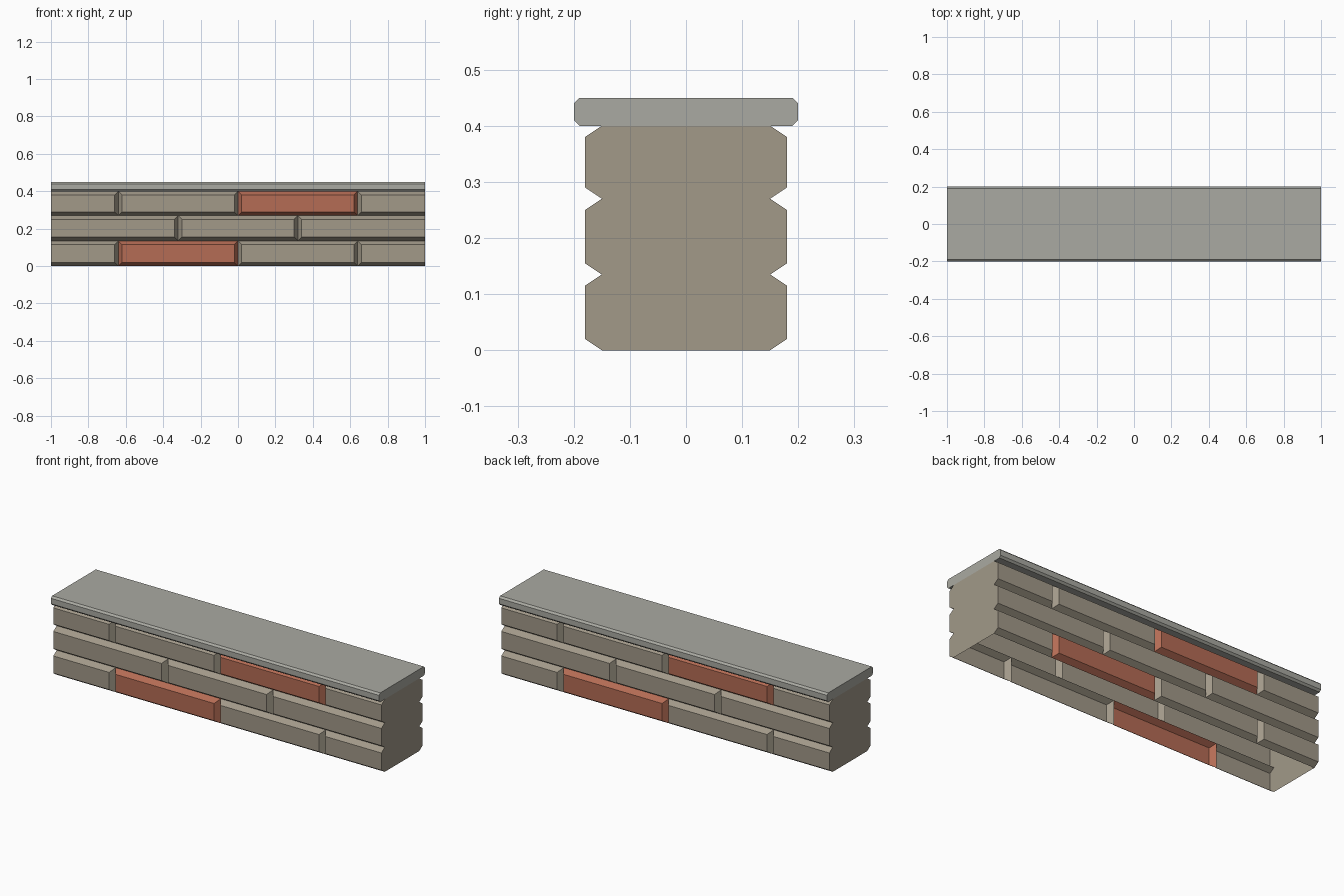
import bpy, bmesh

if "Cube" in bpy.data.objects:
    bpy.data.objects.remove(bpy.data.objects["Cube"])

COURSES = [0.0, 0.135, 0.27, 0.40]           # heights of the bed joints
JOINTS = [[-1, -0.64, 0, 0.64, 1], [-1, -0.32, 0.32, 1], [-1, -0.64, 0, 0.64, 1]]
RED = {(0, 1), (2, 2)}                       # (course, brick) picked out in red
Y_IN, Y_OUT, BEVEL = 0.15, 0.18, 0.02


def material(name, color):
    mat = bpy.data.materials.new(name)
    mat.diffuse_color = (*color, 1)
    mat.use_nodes = True
    mat.node_tree.nodes["Principled BSDF"].inputs["Base Color"].default_value = mat.diffuse_color
    return mat


def finish(bm, name, mats):
    bmesh.ops.remove_doubles(bm, verts=bm.verts, dist=1e-5)
    bmesh.ops.recalc_face_normals(bm, faces=bm.faces)
    mesh = bpy.data.meshes.new(name)
    bm.to_mesh(mesh)
    bm.free()
    for mat in mats:
        mesh.materials.append(mat)
    bpy.context.collection.objects.link(bpy.data.objects.new(name, mesh))


def add_brick(bm, x0, x1, z0, z1, side, mat):
    """Chamfered brick face; side = 1 front, -1 back (half turn about z)."""
    a = x0 if x0 == -1 else x0 + BEVEL       # wall ends stay flush
    b = x1 if x1 == 1 else x1 - BEVEL

    def ring(l, r, y, inset):
        return [bm.verts.new((side * x, -side * y, z)) for x, z in
                ((l, z0 + inset), (r, z0 + inset), (r, z1 - inset), (l, z1 - inset))]

    back, front = ring(x0, x1, Y_IN, 0), ring(a, b, Y_OUT, BEVEL)
    faces = [bm.faces.new(front)]
    for i in range(4):
        if (i == 1 and x1 == 1) or (i == 3 and x0 == -1):
            continue
        j = (i + 1) % 4
        faces.append(bm.faces.new((back[i], back[j], front[j], front[i])))
    for f in faces:
        f.material_index = mat


stone = material("stone", (0.36, 0.32, 0.25))
red = material("red_brick", (0.46, 0.15, 0.09))
grey = material("coping_grey", (0.40, 0.40, 0.36))

# Brick wall: both faces, open underneath
bm = bmesh.new()
for side in (1, -1):
    for c, xs in enumerate(JOINTS):
        for k in range(len(xs) - 1):
            add_brick(bm, xs[k], xs[k + 1], COURSES[c], COURSES[c + 1], side,
                      int((c, k) in RED))

# Flat wall ends following the grooved profile
half = [(Y_IN, 0.0)]
for z0, z1 in zip(COURSES, COURSES[1:]):
    half += [(Y_OUT, z0 + BEVEL), (Y_OUT, z1 - BEVEL), (Y_IN, z1)]
outline = half + [(-y, z) for y, z in reversed(half)]
for x in (-1, 1):
    bm.faces.new([bm.verts.new((x, y, z)) for y, z in outline[::x]])
finish(bm, "brick_wall", [stone, red])

# Coping slab with chamfered long edges
bm = bmesh.new()
half = [(0.19, 0.40), (0.20, 0.41), (0.20, 0.44), (0.19, 0.45)]
outline = half + [(-y, z) for y, z in reversed(half)]
end = bm.faces.new([bm.verts.new((-1, y, z)) for y, z in outline])
new = bmesh.ops.extrude_face_region(bm, geom=[end], use_keep_orig=True)["geom"]
bmesh.ops.translate(bm, vec=(2, 0, 0), verts=[v for v in new if isinstance(v, bmesh.types.BMVert)])
finish(bm, "coping_slab", [grey])
